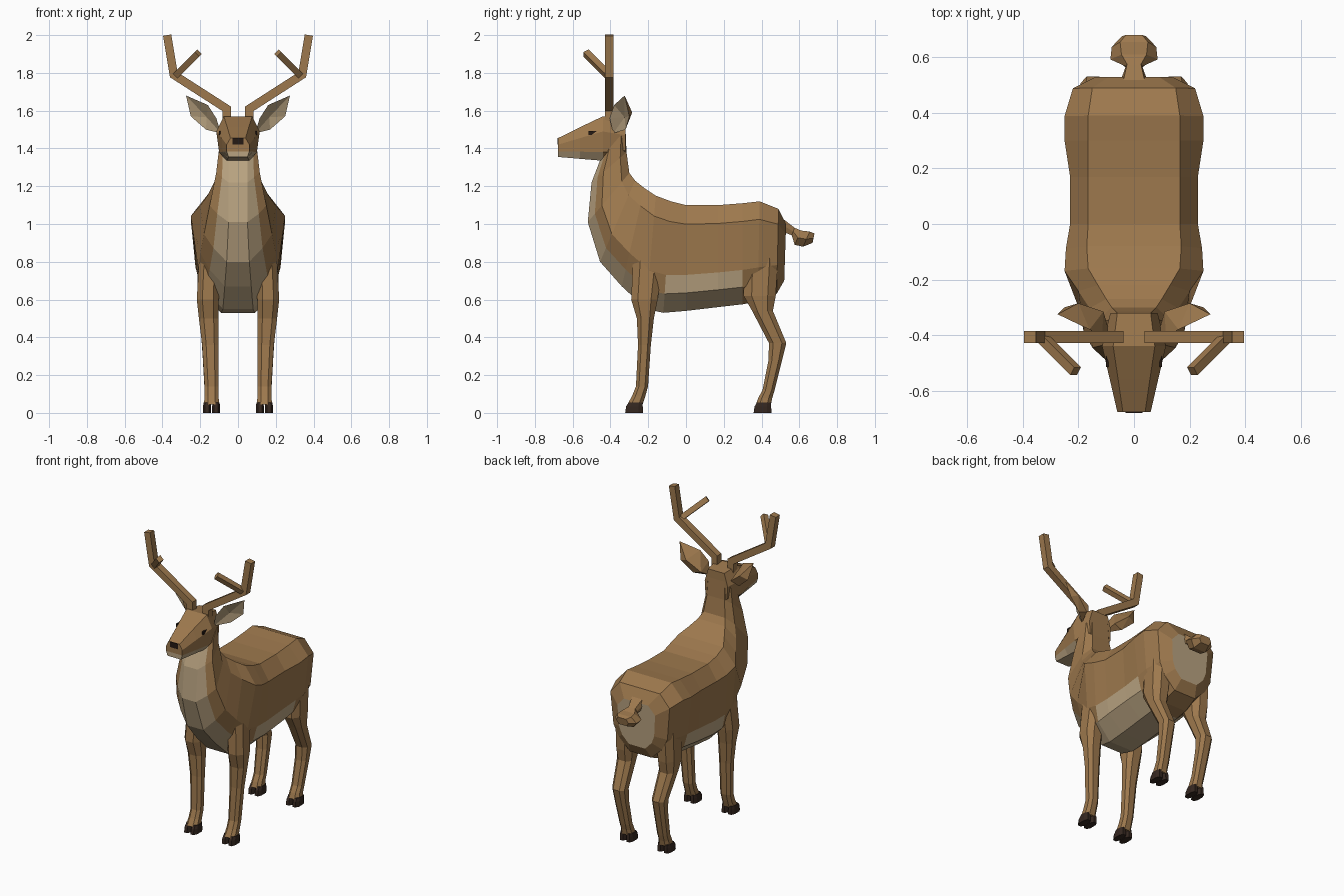
import bpy
import bmesh
from mathutils import Vector

cube = bpy.data.objects.get("Cube")
if cube:
    bpy.data.objects.remove(cube, do_unlink=True)


def material(name, rgb):
    m = bpy.data.materials.new(name)
    m.use_nodes = True
    m.diffuse_color = (*rgb, 1)
    m.node_tree.nodes["Principled BSDF"].inputs["Base Color"].default_value = (*rgb, 1)
    return m


BROWN = material("brown coat", (0.34, 0.19, 0.075))
CREAM = material("cream fur", (0.49, 0.37, 0.22))
HOOF = material("dark hoof", (0.035, 0.02, 0.014))
BLACK = material("nose and eye black", (0.018, 0.01, 0.007))


def finish(name, bm, mats):
    bmesh.ops.recalc_face_normals(bm, faces=bm.faces)
    mesh = bpy.data.meshes.new(name)
    bm.to_mesh(mesh)
    bm.free()
    for m in mats:
        mesh.materials.append(m)
    obj = bpy.data.objects.new(name, mesh)
    bpy.context.collection.objects.link(obj)
    return obj


def symmetric_loft(name, halves, is_cream=lambda i, row: False):
    """Loft rings given as their +x half, top to bottom; row n-1 is the underside."""
    bm = bmesh.new()
    rings = [[[bm.verts.new((s * x, y, z)) for x, y, z in half] for s in (1, -1)]
             for half in halves]
    n = len(halves[0])

    def face(vs, i, row):
        bm.faces.new(vs).material_index = int(is_cream(i, row))

    for i, (a, b) in enumerate(zip(rings, rings[1:])):
        for s in (0, 1):
            for k in range(n - 1):
                face((a[s][k], a[s][k + 1], b[s][k + 1], b[s][k]), i, k)
        for k, row in ((0, -1), (n - 1, n - 1)):
            face((a[0][k], a[1][k], b[1][k], b[0][k]), i, row)
    for ring, i in ((rings[0], "start"), (rings[-1], "end")):
        for k in range(n - 1):
            face((ring[0][k], ring[0][k + 1], ring[1][k + 1], ring[1][k]), i, k)
    return finish(name, bm, [BROWN, CREAM])


def tilted_half(ring, steps):
    """Half ring between a top point and a bottom point, with a width at each step."""
    top, bottom, widths = Vector(ring[:2]), Vector(ring[2:4]), ring[4:]
    return [(w, *top.lerp(bottom, t)) for t, w in zip(steps, widths)]


def ring_loft(name, rings, mat):
    bm = bmesh.new()
    vs = [[bm.verts.new(p) for p in r] for r in rings]
    n = len(vs[0])
    for a, b in zip(vs, vs[1:]):
        for k in range(n):
            j = (k + 1) % n
            bm.faces.new((a[k], a[j], b[j], b[k]))
    bm.faces.new(vs[0])
    bm.faces.new(vs[-1])
    return finish(name, bm, [mat])


def octagon(z, yc, ry, xc, rx):
    c = 0.5
    pts = [(1, c), (c, 1), (-c, 1), (-1, c), (-1, -c), (-c, -1), (c, -1), (1, -c)]
    return [(xc + rx * u, yc + ry * v, z) for u, v in pts]


def square_tube(name, path, h, mat):
    """Square bar with mitred bends."""
    pts = [Vector(p) for p in path]
    rings = []
    for i, p in enumerate(pts):
        before = (p - pts[max(i - 1, 0)]).normalized()
        after = (pts[min(i + 1, len(pts) - 1)] - p).normalized()
        t = (before + after).normalized()
        u = Vector((0, 1, 0))
        u = (u - t * u.dot(t)).normalized()
        v = t.cross(u) / max(t.dot(after if after.length else before), 0.5)
        rings.append([p + h * (a * u + b * v) for a, b in ((1, 1), (-1, 1), (-1, -1), (1, -1))])
    return ring_loft(name, rings, mat)


def plate(name, centre, size, mat):
    bm = bmesh.new()
    bmesh.ops.create_cube(bm, size=1)
    bmesh.ops.scale(bm, vec=size, verts=bm.verts)
    bmesh.ops.translate(bm, vec=centre, verts=bm.verts)
    return finish(name, bm, [mat])


# Body and neck, from rump to throat: top y z, bottom y z, five half widths
body = [
    (.53, 1.0, .52, .70, .09, .14, .13, .11, .06),
    (.49, 1.08, .48, .63, .15, .22, .20, .16, .08),
    (.39, 1.12, .38, .59, .165, .25, .225, .18, .09),
    (.30, 1.11, .30, .575, .165, .25, .22, .195, .09),
    (.17, 1.10, .17, .56, .165, .23, .215, .20, .09),
    (0, 1.10, 0, .54, .165, .23, .215, .20, .09),
    (-.08, 1.12, -.12, .53, .17, .245, .215, .19, .09),
    (-.16, 1.15, -.21, .55, .165, .25, .21, .17, .08),
    (-.22, 1.19, -.34, .67, .13, .20, .20, .15, .07),
    (-.27, 1.23, -.455, .80, .10, .16, .18, .13, .06),
    (-.30, 1.27, -.52, 1.01, .08, .125, .15, .11, .05),
    (-.315, 1.38, -.50, 1.22, .065, .10, .115, .085, .05),
    (-.32, 1.50, -.45, 1.35, .06, .09, .10, .08, .05),
]


def body_cream(i, row):
    if i == "start":
        return True
    if i == "end":
        return False
    return row >= 2 if 3 <= i <= 5 else row >= 3 and i >= 6


symmetric_loft("body", [tilted_half(r, (0, .18, .66, .83, 1)) for r in body], body_cream)

# Head: y, then half widths and heights from crown to jaw
head = [
    (-.32, (.06, 1.555), (.085, 1.47), (.08, 1.39), (.05, 1.36)),
    (-.44, (.075, 1.57), (.115, 1.49), (.10, 1.38), (.06, 1.335)),
    (-.56, (.057, 1.513), (.087, 1.455), (.08, 1.383), (.055, 1.345)),
    (-.677, (.04, 1.455), (.06, 1.42), (.06, 1.385), (.05, 1.355)),
]
symmetric_loft("head", [[(x, y, z) for x, z in pts] for y, *pts in head],
               lambda i, row: i != "start" and row >= 2 and i != 0)
plate("nose", (0, -.676, 1.438), (.06, .009, .036), BLACK)

# Tail
tail = [
    (.51, 1.03, .51, .96, .04, .05, .04),
    (.575, .98, .56, .94, .025, .03, .025),
    (.61, .965, .575, .89, .045, .085, .045),
    (.655, .96, .62, .88, .05, .08, .045),
    (.68, .95, .67, .90, .03, .045, .03),
]
symmetric_loft("tail", [tilted_half(r, (0, .5, 1)) for r in tail])

# Leg rings: z, centre y, radius y, centre x, radius x
front_leg = [
    (.84, -.20, .08, .15, .055), (.60, -.22, .07, .16, .058), (.50, -.215, .045, .155, .052),
    (.36, -.22, .034, .147, .043), (.14, -.233, .032, .14, .037), (.09, -.25, .035, .14, .037),
    (.045, -.27, .04, .14, .04),
]
hind_leg = [
    (.85, .40, .09, .15, .065), (.62, .39, .085, .155, .06), (.54, .405, .055, .155, .053),
    (.37, .485, .046, .147, .045), (.28, .473, .036, .145, .041), (.12, .437, .032, .14, .037),
    (.08, .42, .037, .14, .037), (.045, .41, .04, .14, .04),
]

for side, s in (("left", 1), ("right", -1)):
    for part, rings in (("front", front_leg), ("hind", hind_leg)):
        ring_loft(f"{side}_{part}_leg",
                  [octagon(z, yc, ry, s * xc, rx) for z, yc, ry, xc, rx in rings], BROWN)
        # Cloven hoof
        heel = rings[-1][1]
        for toe, off in (("inner", -.024), ("outer", .024)):
            x = s * (.14 + off)
            ring_loft(f"{side}_{part}_{toe}_toe",
                      [octagon(0, heel - .005, .047, x, .022),
                       octagon(.035, heel - .003, .044, x, .021),
                       octagon(.055, heel + .003, .036, x, .018)], HOOF)

    # Antler and its forward tine
    square_tube(f"{side}_antler",
                [(s * x, -.407, z) for x, z in ((.06, 1.54), (.06, 1.61), (.34, 1.79), (.375, 2.0))],
                .022, BROWN)
    square_tube(f"{side}_antler_tine",
                [(s * .33, -.41, 1.785), (s * .21, -.53, 1.905)], .017, BROWN)

    # Ear: rim, hollow cream inside and rounded back
    bm = bmesh.new()
    rim = [bm.verts.new((s * x, y, z)) for x, y, z in
           ((.09, -.385, 1.48), (.115, -.405, 1.56), (.16, -.38, 1.63),
            (.275, -.325, 1.68), (.25, -.30, 1.57), (.17, -.32, 1.50))]
    inside = bm.verts.new((s * .165, -.325, 1.565))
    back = [bm.verts.new((s * x, y, z)) for x, y, z in ((.11, -.315, 1.52), (.20, -.285, 1.59))]
    for k, a in enumerate(rim):
        b = rim[(k + 1) % 6]
        bm.faces.new((a, b, inside)).material_index = 1
        bm.faces.new((b, a, back[1 if 2 <= k <= 4 else 0]))
    for k in (2, 5):
        bm.faces.new((rim[k], *back))
    finish(f"{side}_ear", bm, [BROWN, CREAM])

    # Eye
    plate(f"{side}_eye", (s * .097, -.495, 1.482), (.009, .04, .022), BLACK)
